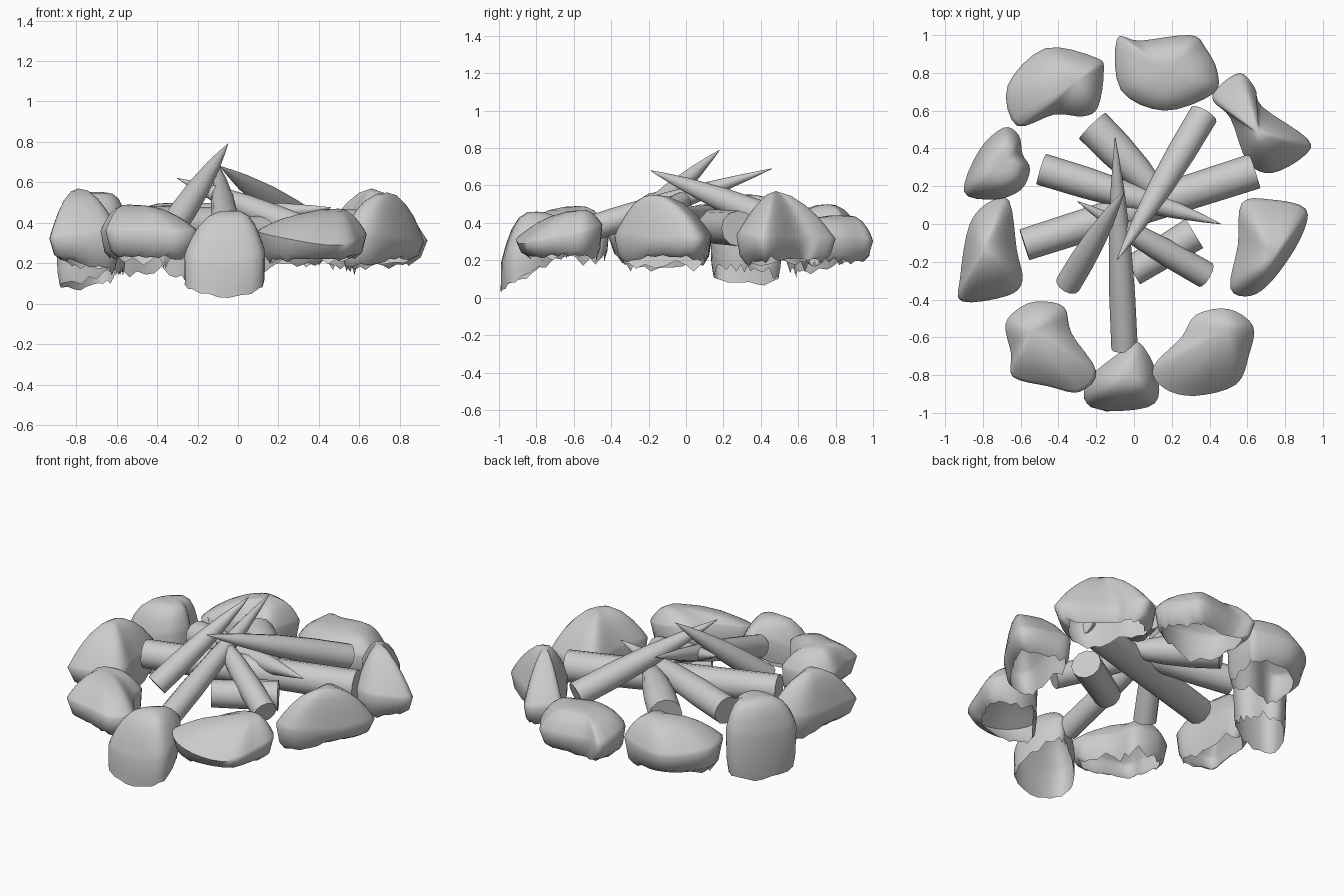
import bpy, bmesh, math, random
from mathutils import Vector, noise

random.seed(4)
cube = bpy.data.objects.get("Cube")
if cube:
    bpy.data.objects.remove(cube)

# One plain grey for everything
grey = bpy.data.materials.new("plain_grey")
grey.use_nodes = True
color = (0.6, 0.6, 0.6, 1)
grey.diffuse_color = color
grey.node_tree.nodes["Principled BSDF"].inputs["Base Color"].default_value = color


def finish(bm, name, angle):
    bmesh.ops.recalc_face_normals(bm, faces=bm.faces)
    mesh = bpy.data.meshes.new(name)
    bm.to_mesh(mesh)
    bm.free()
    mesh.materials.append(grey)
    obj = bpy.data.objects.new(name, mesh)
    bpy.context.collection.objects.link(obj)
    bpy.ops.object.select_all(action="DESELECT")
    obj.select_set(True)
    bpy.context.view_layer.objects.active = obj
    bpy.ops.object.shade_smooth_by_angle(angle=math.radians(angle))


def bridge(bm, a, b):
    for i in range(len(a)):
        j = (i + 1) % len(a)
        bm.faces.new((a[i], a[j], b[j], b[i]))


def mix(a, b, t):
    return a + (b - a) * t


def smooth_loop(points, steps=4):
    """Closed Catmull-Rom curve through the outline points."""
    n, out = len(points), []
    p = [Vector(q) for q in points]
    for i in range(n):
        a, b, c, d = (p[(i + k) % n] for k in (-1, 0, 1, 2))
        for s in range(steps):
            t = s / steps
            out.append(0.5 * (2 * b + (c - a) * t + (2 * a - 5 * b + 4 * c - d) * t * t
                              + (3 * b - a - 3 * c + d) * t ** 3))
    return out


def stone(name, crest, outline, rim=(0.3, 0.35), skirt=(0.65, 0.92),
          low=(0.21, 0.18), flat=3.5):
    """Hollow boulder with a domed top and a ragged open underside.
    Each pair holds the value on the outside and on the inside of the ring."""
    bm = bmesh.new()
    loop = smooth_loop(outline)
    centre = sum(loop, Vector((0, 0))) / len(loop)
    top = Vector(crest)
    inward = [(1 - (p - centre).normalized().dot(centre.normalized())) / 2 for p in loop]
    rows = []

    # Domed top down to the rim
    for s in (0.25, 0.5, 0.7, 0.85, 0.95, 1):
        row = []
        for p, t in zip(loop, inward):
            xy = top.xy.lerp(p, s)
            v = Vector((xy.x, xy.y, mix(top.z, mix(*rim, t), s ** flat)))
            v.z += 0.03 * noise.noise(v * 5) * s * (1.1 - s)
            row.append(bm.verts.new(v))
        rows.append(row)

    # Sides curling under to the ragged edge
    under, edge = [], []
    for i, (p, t) in enumerate(zip(loop, inward)):
        scale, side = mix(*skirt, t), mix(*rim, t)
        jag = random.uniform(-0.035, 0.035) if i % 2 else 0
        bottom = mix(*low, t)
        xy = centre.lerp(p, mix(1, scale, 0.4))
        under.append(bm.verts.new((xy.x, xy.y, mix(side, bottom, 0.75))))
        xy = centre.lerp(p, scale + jag)
        edge.append(bm.verts.new((xy.x, xy.y, bottom + jag * (0.3 + t))))
    rows += [under, edge]

    tip = bm.verts.new(top)
    for i in range(len(loop)):
        bm.faces.new((tip, rows[0][i], rows[0][(i + 1) % len(loop)]))
    for a, b in zip(rows, rows[1:]):
        bridge(bm, a, b)
    finish(bm, name, 70)


SHARP = ((0, 1), (0.25, 0.98), (0.5, 0.84), (0.75, 0.52), (0.9, 0.24), (1, 0.02))
BLUNT = ((0, 1), (1, 0.9))


def log(name, base, tip, radius, profile=SHARP, sides=12):
    """Round log, either cut at both ends or sharpened to a point."""
    bm = bmesh.new()
    start, end = Vector(base), Vector(tip)
    turn = (end - start).to_track_quat("Z", "Y")
    rows = []
    for t, scale in profile:
        row = []
        for i in range(sides):
            a = math.tau * i / sides
            offset = turn @ Vector((math.cos(a), math.sin(a), 0))
            row.append(bm.verts.new(start.lerp(end, t) + offset * radius * scale))
        rows.append(row)
    for a, b in zip(rows, rows[1:]):
        bridge(bm, a, b)
    bm.faces.new(rows[0])
    bm.faces.new(rows[-1])
    finish(bm, name, 40)


# Ring of stones
stone("front_stone", (-0.03, -0.8, 0.46),
      [(0.03, -0.63), (0.12, -0.79), (0.11, -0.95), (-0.1, -0.99), (-0.25, -0.95),
       (-0.24, -0.82), (-0.06, -0.67)], (0.18, 0.36), (1, 0.95), (0.03, 0.24), 3)
stone("front_left_stone", (0.5, -0.55, 0.47),
      [(0.1, -0.76), (0.25, -0.6), (0.33, -0.48), (0.5, -0.45), (0.63, -0.54),
       (0.61, -0.69), (0.54, -0.85), (0.32, -0.91), (0.16, -0.87)],
      (0.29, 0.41), low=(0.22, 0.22), flat=2)
stone("left_stone", (0.74, -0.17, 0.55),
      [(0.57, 0.11), (0.72, 0.13), (0.91, 0.08), (0.88, -0.08), (0.74, -0.29),
       (0.62, -0.38), (0.51, -0.34), (0.55, -0.11)], low=(0.22, 0.17), flat=2.2)
stone("back_left_stone", (0.66, 0.48, 0.57),
      [(0.56, 0.8), (0.64, 0.72), (0.68, 0.62), (0.92, 0.45), (0.9, 0.36),
       (0.73, 0.27), (0.6, 0.33), (0.51, 0.56), (0.42, 0.65), (0.44, 0.72)], flat=1.7)
stone("back_stone", (0.18, 0.81, 0.44),
      [(-0.09, 0.98), (0.03, 0.97), (0.3, 1), (0.38, 0.93), (0.44, 0.81),
       (0.42, 0.69), (0.16, 0.6), (-0.07, 0.71)], low=(0.2, 0.18), flat=4)
stone("back_right_stone", (-0.3, 0.76, 0.5),
      [(-0.47, 0.93), (-0.2, 0.88), (-0.16, 0.81), (-0.19, 0.62), (-0.27, 0.57),
       (-0.42, 0.58), (-0.62, 0.52), (-0.67, 0.73)],
      (0.33, 0.38), low=(0.2, 0.14), flat=2.5)
stone("small_right_stone", (-0.69, 0.33, 0.55),
      [(-0.69, 0.51), (-0.61, 0.47), (-0.59, 0.37), (-0.55, 0.29), (-0.6, 0.18),
       (-0.74, 0.13), (-0.9, 0.17), (-0.82, 0.39)],
      (0.34, 0.4), (0.92, 0.92), (0.07, 0.18), 4.5)
stone("right_stone", (-0.79, -0.13, 0.57),
      [(-0.76, 0.12), (-0.66, 0.12), (-0.62, -0.14), (-0.59, -0.3), (-0.67, -0.38),
       (-0.91, -0.41), (-0.92, -0.28), (-0.87, 0)],
      (0.32, 0.36), low=(0.22, 0.16), flat=2)
stone("front_right_stone", (-0.54, -0.57, 0.49),
      [(-0.5, -0.41), (-0.37, -0.44), (-0.33, -0.58), (-0.2, -0.78), (-0.29, -0.89),
       (-0.45, -0.86), (-0.64, -0.81), (-0.65, -0.69), (-0.68, -0.53), (-0.6, -0.44)],
      (0.36, 0.36), low=(0.23, 0.21), flat=2.5)

# Sharpened logs leaning together
log("back_leaning_log", (0.37, 0.58, 0.37), (-0.09, -0.19, 0.68), 0.077)
log("front_leaning_log", (-0.05, -0.66, 0.32), (-0.1, 0.46, 0.69), 0.07)
log("tall_leaning_log", (-0.35, -0.32, 0.34), (-0.05, 0.18, 0.79), 0.068)
log("level_log", (-0.49, 0.29, 0.39), (0.46, 0, 0.475), 0.085)
log("crossing_log", (0.38, -0.27, 0.34), (-0.3, 0.12, 0.62), 0.072)
log("rear_log", (-0.22, 0.52, 0.38), (0.25, 0.04, 0.44), 0.098)

# Blunt logs underneath
log("long_bottom_log", (0.64, 0.28, 0.37), (-0.58, -0.11, 0.4), 0.095, BLUNT)
log("short_bottom_log", (0.32, -0.05, 0.35), (-0.01, -0.25, 0.35), 0.09, BLUNT)
